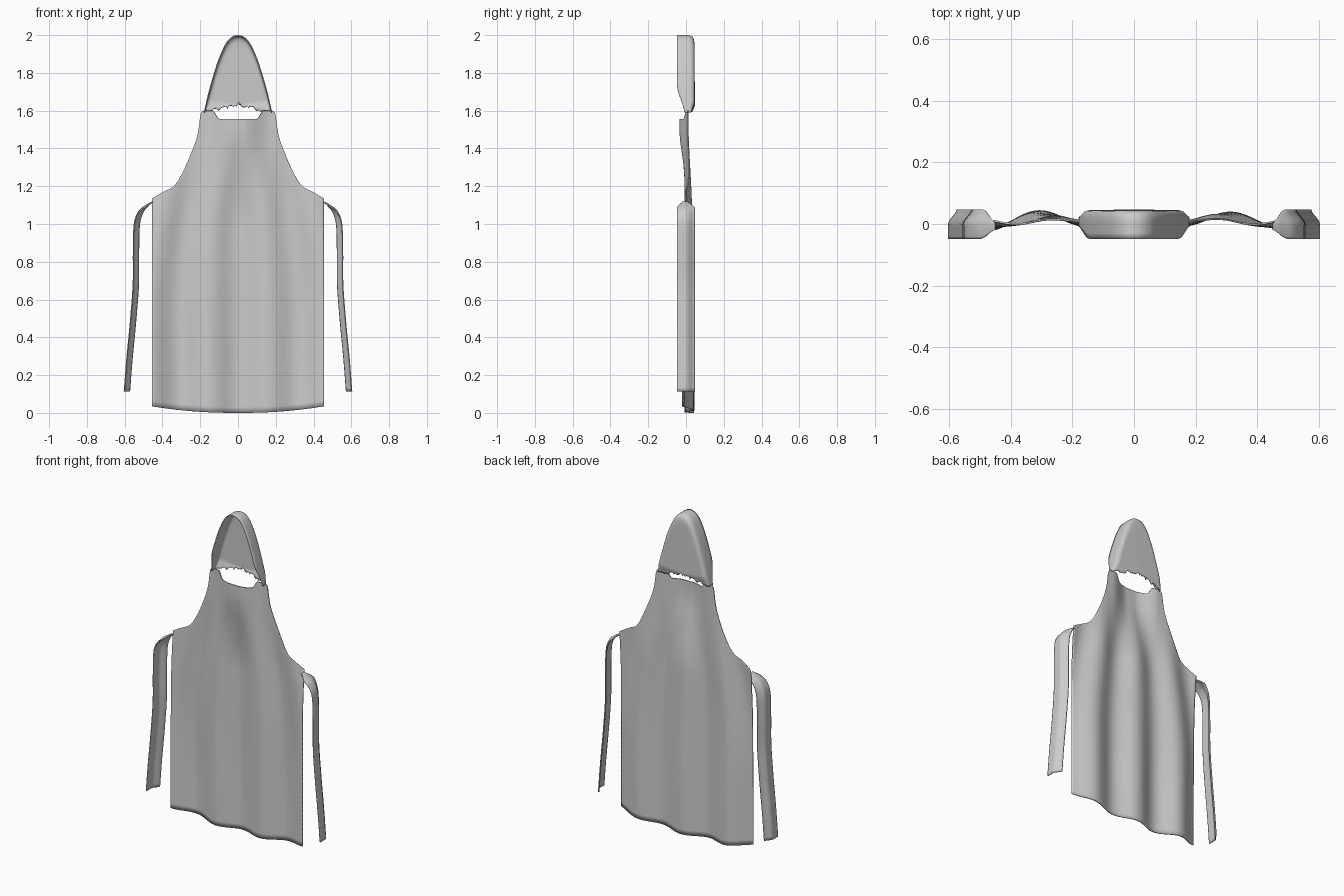
import bpy, math, random
from mathutils import Vector

if "Cube" in bpy.data.objects:
    bpy.data.objects.remove(bpy.data.objects["Cube"])
random.seed(4)


def smooth(a, b, v):
    t = max(0.0, min(1.0, (v - a) / (b - a)))
    return t * t * (3 - 2 * t)


def spline(pts, n):
    # Catmull-Rom through 2D points
    p = [Vector(q) for q in pts]
    p = [2 * p[0] - p[1]] + p + [2 * p[-1] - p[-2]]
    out = []
    for i in range(1, len(p) - 2):
        a, b, c, d = p[i - 1:i + 3]
        for k in range(n):
            t = k / n
            out.append(0.5 * (2 * b + (c - a) * t + (2 * a - 5 * b + 4 * c - d) * t * t
                              + (3 * b - a - 3 * c + d) * t ** 3))
    return out + [p[-2]]


def cloth(name, rows, thick=0.006):
    # grid of points turned into a thin smooth sheet
    m = len(rows[0])
    verts = [v for r in rows for v in r]
    faces = [(i * m + j, i * m + j + 1, (i + 1) * m + j + 1, (i + 1) * m + j)
             for i in range(len(rows) - 1) for j in range(m - 1)]
    me = bpy.data.meshes.new(name)
    me.from_pydata(verts, [], faces)
    ob = bpy.data.objects.new(name, me)
    bpy.context.collection.objects.link(ob)
    w = ob.modifiers.new("weld", 'WELD')
    w.merge_threshold = 0.0005
    s = ob.modifiers.new("thickness", 'SOLIDIFY')
    s.thickness, s.offset = thick, 0
    bpy.ops.object.select_all(action='DESELECT')
    ob.select_set(True)
    bpy.context.view_layer.objects.active = ob
    bpy.ops.object.shade_smooth_by_angle(angle=math.radians(50))
    return ob


# apron body: straight skirt, curved armholes, scooped neck edge, hanging folds
def body_y(x, z):
    squeeze = 1 - 0.25 * smooth(0.5, 1.5, z)
    fold = 0.018 + 0.022 * math.cos(2 * math.pi * x / (0.31 * squeeze))
    fold += 0.003 * math.sin(17 * x + 2 * z) - 0.012 * abs(x / 0.46) ** 6
    fold *= 1 - 0.25 * smooth(0.2, 1.0, z)
    chest = -0.032 + 0.042 * smooth(0.03, 0.17, abs(x))
    k = smooth(1.0, 1.56, z)
    return fold * (1 - k) + chest * k


arm = spline([(0.455, 1.135), (0.40, 1.168), (0.335, 1.205), (0.285, 1.29), (0.238, 1.4),
              (0.213, 1.48), (0.198, 1.58), (0.183, 1.6)], 5)
edge = [(0.455, 1.13 * i / 36) for i in range(36)] + [tuple(p) for p in arm]
N = 80
rows = []
for w, z in edge:
    row = []
    for j in range(N + 1):
        x = w * (2 * j / N - 1)
        hem = 0.035 * (abs(x) / 0.455) ** 2.2 * (1 - smooth(0, 0.5, z))
        armdip = 0.0
        neck = -0.043 * (1 - smooth(0.10, 0.135, abs(x))) * smooth(1.3, 1.6, z)
        row.append((x, body_y(x, z), z + hem + neck))
    rows.append(row)
cloth("apron_body", rows)

# neck loop: deep band that rounds into a back panel with a ragged lower edge
half = [(0.178, 1.59), (0.155, 1.69), (0.127, 1.79), (0.093, 1.89), (0.05, 1.972), (0, 1.997)]
outline = spline(half + [(-x, z) for x, z in half[-2::-1]], 8)
profile = [(1, 0), (1, .2), (1, .4), (1, .6), (.995, .75), (.98, .86), (.955, .93), (.91, .97)]
profile += [(0.9 - 0.9 * i / 20, 0.98 + 0.02 * i / 20) for i in range(1, 21)]
cx, cz = 0.0, 1.635
rows = []
for i, p in enumerate(outline):
    front = -0.008 - 0.04 * smooth(1.58, 1.74, p.y)
    back = 0.028 + 0.016 * smooth(1.58, 1.66, p.y)
    row = []
    for s, f in profile:
        z = cz + (p.y - cz) * s
        y = front + (back - front) * f
        if s < 0.9:
            y += (0.044 - back) * (0.9 - s) / 0.9
            if i in (0, len(outline) - 1) and 0.02 < s < 0.75:
                z += random.uniform(-0.014, 0.012)
        row.append((p.x * s, y, z))
    rows.append(row)
cloth("neck_loop", rows)

# waist ties: wide ribbons hanging from the side corners
path = spline([(0.452, 1.118), (0.478, 1.103), (0.512, 1.07), (0.535, 1.0), (0.54, 0.85),
               (0.541, 0.68), (0.556, 0.48), (0.575, 0.28), (0.588, 0.113)], 8)
for side, name in ((1, "right_tie"), (-1, "left_tie")):
    rows = []
    for p in path:
        spread = 0.3 + 0.7 * smooth(0.45, 0.495, p.x)
        row = []
        for j in range(13):
            t = j / 6 - 1
            lean = 0.014 - 0.028 * smooth(0, 1, t)
            lean *= smooth(0.46, 0.54, p.x)
            row.append((side * (p.x + lean), -0.001 + 0.047 * t * spread - 0.006 * (1 - spread), p.y
                        - 0.008 * t * t * spread * smooth(1.0, 1.1, p.y)))
        rows.append(row)
    cloth(name, rows)
